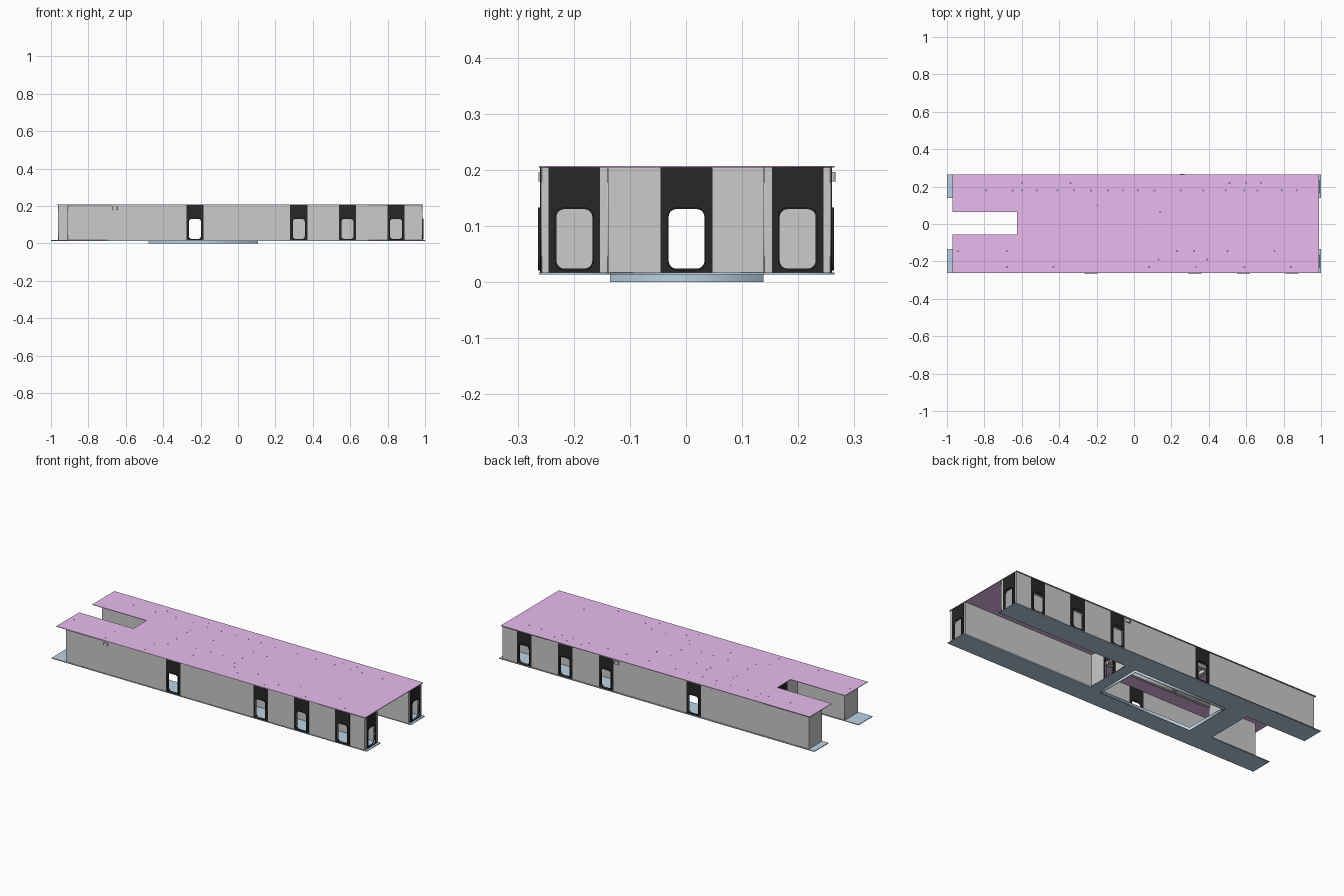
import bpy, math

if "Cube" in bpy.data.objects:
    bpy.data.objects.remove(bpy.data.objects["Cube"])

R = math.radians(90)
FLAT, SIDE, END = (0, 0, 0), (R, 0, 0), (R, 0, R)


def mat(name, rgb):
    m = bpy.data.materials.new(name)
    m.diffuse_color = (*rgb, 1)
    m.use_nodes = True
    m.node_tree.nodes["Principled BSDF"].inputs["Base Color"].default_value = m.diffuse_color
    return m


PINK = mat("pink", (0.82, 0.5, 0.86))
BLUE = mat("blue", (0.5, 0.65, 0.78))
BLACK = mat("black", (0.02, 0.02, 0.02))


def rect(x0, x1, y0, y1):
    return [(x0, y0), (x1, y0), (x1, y1), (x0, y1)]


def rounded(cx, cy, w, h, r, n=5):
    pts = []
    for k, (sx, sy) in enumerate([(1, 1), (-1, 1), (-1, -1), (1, -1)]):
        for i in range(n + 1):
            a = R * (k + i / n)
            pts.append((cx + sx * (w / 2 - r) + r * math.cos(a),
                        cy + sy * (h / 2 - r) + r * math.sin(a)))
    return pts


def sheet(name, loops, rot, loc, half, material=None):
    """Flat sheet: first loop is the outline, the rest are holes."""
    cu = bpy.data.curves.new(name, 'CURVE')
    cu.dimensions = '2D'
    cu.fill_mode = 'BOTH'
    cu.extrude = half
    for pts in loops:
        s = cu.splines.new('POLY')
        s.points.add(len(pts) - 1)
        for p, (x, y) in zip(s.points, pts):
            p.co = (x, y, 0, 1)
        s.use_cyclic_u = True
    ob = bpy.data.objects.new(name, cu)
    ob.rotation_euler = rot
    ob.location = loc
    bpy.context.collection.objects.link(ob)
    bpy.ops.object.select_all(action='DESELECT')
    ob.select_set(True)
    bpy.context.view_layer.objects.active = ob
    bpy.ops.object.convert(target='MESH')
    ob = bpy.context.view_layer.objects.active
    if material:
        ob.data.materials.append(material)
    return ob


def box(name, x0, x1, y0, y1, z0, z1, material=None):
    return sheet(name, [rect(x0, x1, y0, y1)], FLAT, (0, 0, (z0 + z1) / 2),
                 (z1 - z0) / 2, material)


Z0, Z1 = 0.017, 0.205
WZ = 0.077


def opening(c):
    return rounded(c, WZ, 0.064, 0.106, 0.014)


def wall(name, a0, a1, centers, rot, loc):
    """Thin wall with window openings, black panels and raised window rims."""
    sheet(name, [rect(a0, a1, Z0, Z1)] + [opening(c) for c in centers],
          rot, loc, 0.0015)
    for c in centers:
        sheet(name + "_window_panel", [rect(c - 0.046, c + 0.046, Z0, Z1 - 0.001), opening(c)],
              rot, loc, 0.003, BLACK)
        sheet(name + "_window_rim", [rounded(c, WZ, 0.07, 0.112, 0.017), opening(c)],
              rot, loc, 0.007, BLACK)


# top deck with notch and fastener holes
rows = {
    0.18: [-.79, -.65, -.6, -.52, -.41, -.32, -.23, -.14, -.06, .02, .11, .25, .37, .49, .59, .66, .79, .87],
    0.22: [-.6, -.34, .51, .6, .68],
    0.1: [-.37, -.2],
    0.065: [-.37, -.2, -.11, .05, .14],
    -0.03: [-.37, .05],
    -0.065: [-.22, -.13, -.05],
    -0.105: [-.37, .05],
    -0.145: [-.94, -.68, -.43, -.18, .08, .23, .32, .5, .75],
    -0.19: [.13, .39],
    -0.23: [-.68, -.43, .08, .33, .59, .84],
}
deck = [(-.97, -.262), (.99, -.262), (.99, .265), (-.97, .265),
        (-.97, .065), (-.625, .065), (-.625, -.055), (-.97, -.055)]
dots = [[(x + .003 * math.cos(i * math.pi / 4), y + .003 * math.sin(i * math.pi / 4))
         for i in range(8)] for y, xs in rows.items() for x in xs]
sheet("top_deck", [deck] + dots, FLAT, (0, 0, 0.2055), 0.0015, PINK)

# bottom plate: two long strips joined around a central opening
base = [(-1, -.262), (1, -.262), (1, -.135), (.17, -.135), (.17, .138), (1, .138),
        (1, .265), (-1, .265), (-1, .138), (-.62, .138), (-.62, -.135), (-1, -.135)]
hole = rect(-.475, .105, -.132, .135)
sheet("bottom_plate", [base, hole], FLAT, (0, 0, 0.0155), 0.002, BLUE)
# skirt hanging around the central opening
sheet("opening_skirt", [rect(-.478, .108, -.135, .138), hole], FLAT, (0, 0, 0.007), 0.007, BLUE)

# beam walls on both sides
windows = [-.23, .325, .585, .845]
for tag, s, xe in (("front", -1, -.91), ("back", 1, -.96)):
    wall(tag + "_outer_wall", xe, .985, windows, SIDE, (0, s * .257, 0))
    wall(tag + "_inner_wall_right", .16, .985, [], SIDE, (0, s * .14, 0))
    wall(tag + "_inner_wall_left", xe, -.61, [], SIDE, (0, s * .14, 0))
    y0, y1 = sorted((s * .14, s * .257))
    wall(tag + "_right_cap", y0, y1, [s * .199], END, (.984, 0, 0))
    wall(tag + "_left_cap", y0, y1, [], END, (xe, 0, 0))
    # under-deck stringers
    box(tag + "_stringer", -.61, .16, s * .14 - .008, s * .14 + .008, .183, .204)
    box(tag + "_rail", -.37, .05, s * .067 - .01, s * .067 + .01, .188, .204)

# bulkheads between the beams
for tag, x in (("right", .16), ("left", -.61)):
    wall(tag + "_bulkhead", -.14, .14, [0.001], END, (x, 0, 0))

# cross bars below the deck
for tag, x in (("left", -.37), ("right", .05)):
    box(tag + "_cross_bar", x - .01, x + .01, -.14, .14, .186, .204)

# small side brackets
box("front_bracket", -.67, -.645, -.263, -.256, .179, .196)
box("back_bracket", .245, .27, .256, .266, .179, .196)
